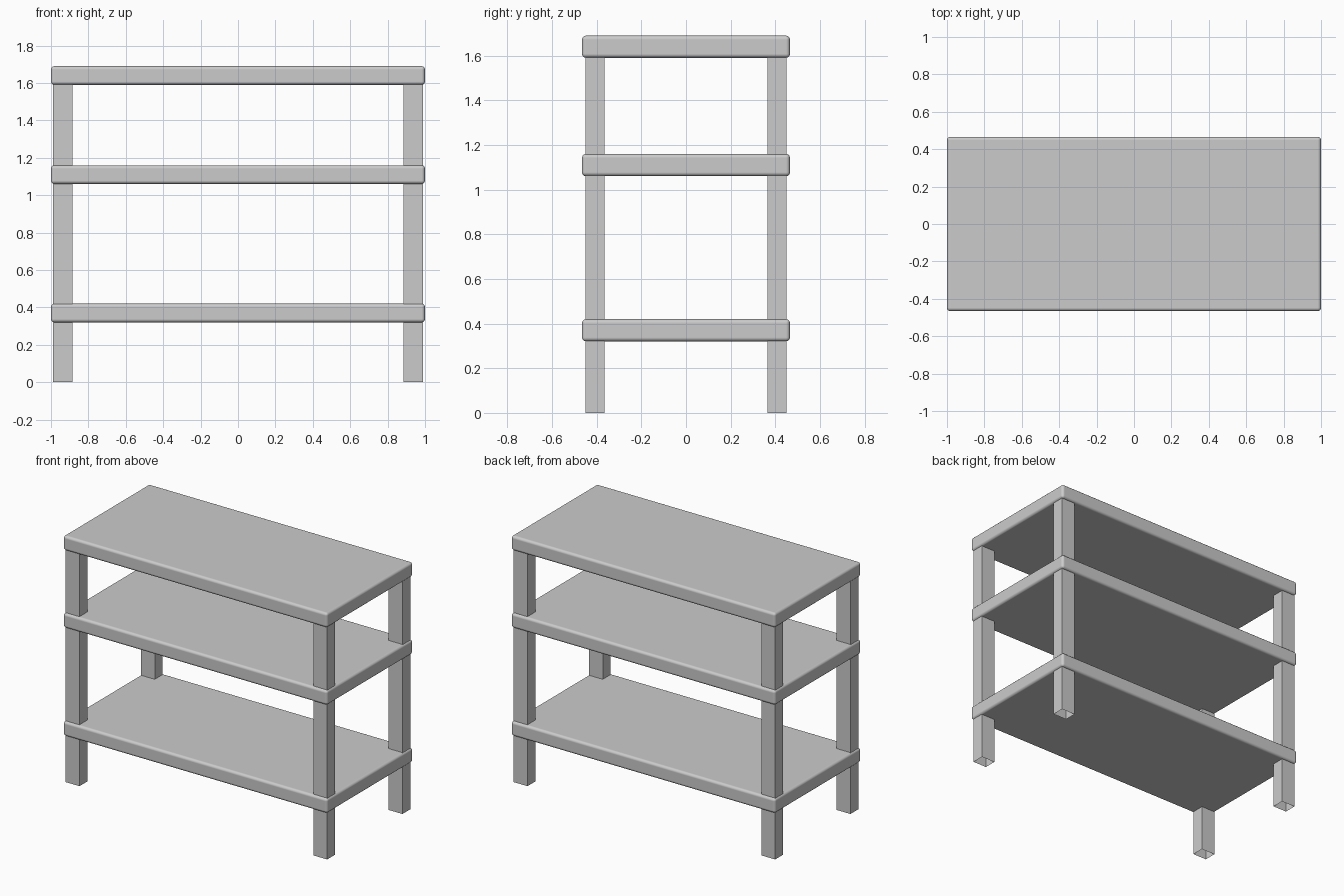
import bpy, bmesh

if "Cube" in bpy.data.objects:
    bpy.data.objects.remove(bpy.data.objects["Cube"])


def box(name, x0, x1, y0, y1, z0, z1, bevel=0.0, open_bottom=False):
    """Axis-aligned box given by its limits, with optional rounded edges."""
    bm = bmesh.new()
    bmesh.ops.create_cube(bm, size=1)
    for v in bm.verts:
        v.co = (x1 if v.co.x > 0 else x0,
                y1 if v.co.y > 0 else y0,
                z1 if v.co.z > 0 else z0)
    bm.normal_update()
    if open_bottom:
        bottom = [f for f in bm.faces if f.normal.z < -0.5]
        bmesh.ops.delete(bm, geom=bottom, context='FACES')
    mesh = bpy.data.meshes.new(name)
    bm.to_mesh(mesh)
    bm.free()
    obj = bpy.data.objects.new(name, mesh)
    bpy.context.collection.objects.link(obj)
    if bevel:
        mod = obj.modifiers.new("rounded_edges", 'BEVEL')
        mod.width = bevel
        mod.segments = 3
        mod.harden_normals = True
        for p in mesh.polygons:
            p.use_smooth = True
    return obj


# Three thick boards with softened edges
for name, z in (("bottom_shelf", 0.32), ("middle_shelf", 1.06), ("top_board", 1.59)):
    box(name, -1.0, 1.0, -0.466, 0.466, z, z + 0.10, bevel=0.018)

# Four square legs, open underneath, running up into the top board
for side, x0, x1 in (("left", -0.99, -0.885), ("right", 0.885, 0.99)):
    for end, y0, y1 in (("front", -0.45, -0.364), ("back", 0.364, 0.45)):
        box(f"{end}_{side}_leg", x0, x1, y0, y1, 0.0, 1.61, open_bottom=True)
